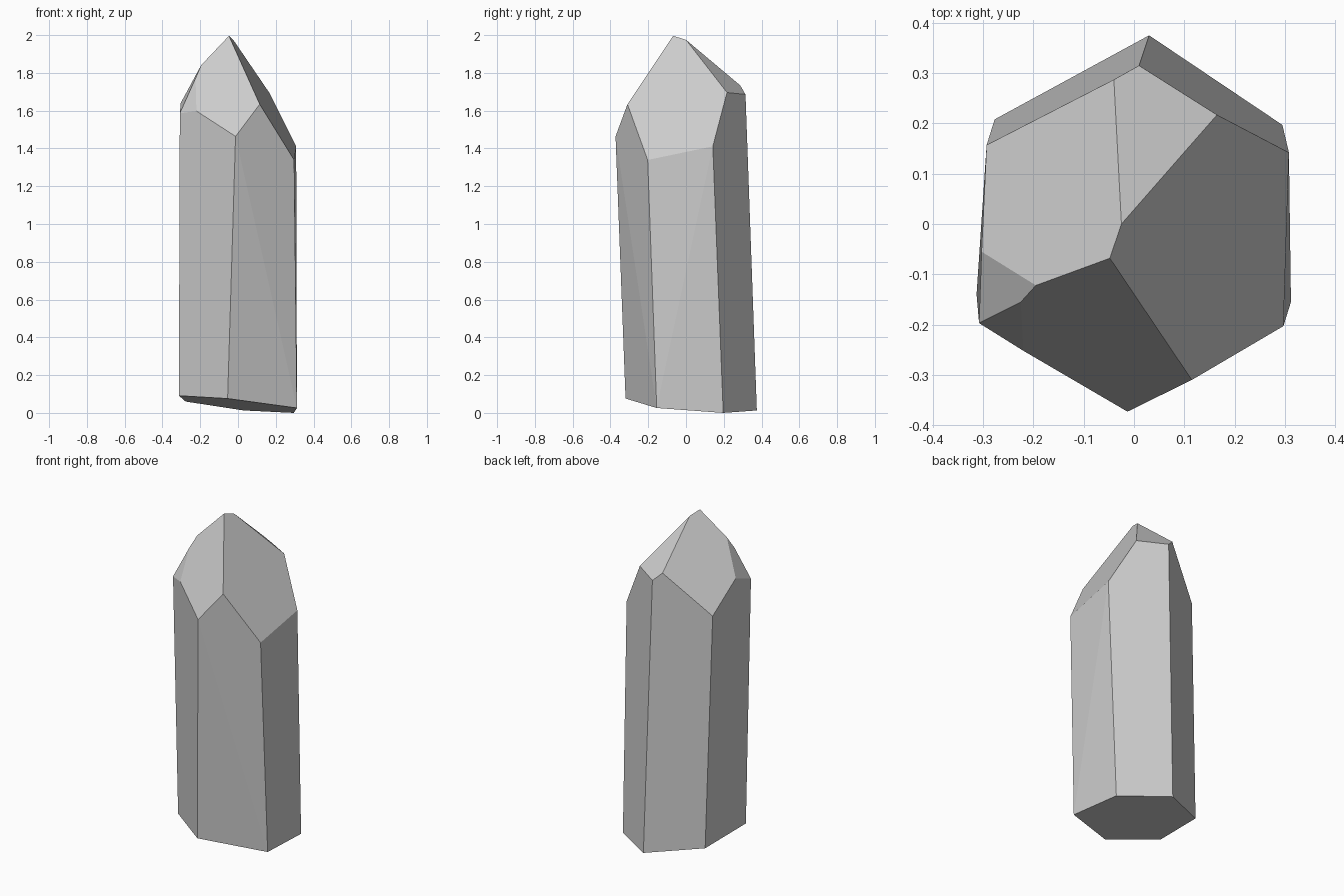
import bpy, bmesh, math

# Slanted hexagonal foot
foot = [(-0.055, -0.32, 0.08), (0.312, -0.155, 0.03), (0.295, 0.197, 0.004),
        (0.03, 0.375, 0.017), (-0.277, 0.208, 0.064), (-0.313, -0.14, 0.095)]

# Shoulder: where the leaning prism sides meet the pointed end
shoulder = [(-0.013, -0.373, 1.468), (0.115, -0.31, 1.638), (0.297, -0.203, 1.343),
            (0.308, 0.142, 1.415), (0.165, 0.217, 1.70), (0.01, 0.315, 1.69),
            (-0.04, 0.287, 1.738), (-0.293, 0.157, 1.489), (-0.303, -0.055, 1.645),
            (-0.308, -0.197, 1.59), (-0.22, -0.252, 1.602)]

# Tip: short ridge plus the corners of the small side facet
tip = [(-0.048, -0.068, 2.0), (-0.025, 0.0, 1.979),
       (-0.195, -0.122, 1.845), (-0.225, -0.155, 1.775)]

# Crystal: convex solid through the three sets, merged into flat facets
bm = bmesh.new()
for p in foot + shoulder + tip:
    bm.verts.new(p)
bmesh.ops.convex_hull(bm, input=bm.verts)
bmesh.ops.dissolve_limit(bm, angle_limit=math.radians(4),
                         verts=bm.verts, edges=bm.edges)
bmesh.ops.recalc_face_normals(bm, faces=bm.faces)

# Stand on the ground
low = min(v.co.z for v in bm.verts)
bmesh.ops.translate(bm, verts=bm.verts, vec=(0, 0, -low))

mesh = bpy.data.meshes.new("crystal")
bm.to_mesh(mesh)
bm.free()
bpy.context.collection.objects.link(bpy.data.objects.new("crystal", mesh))
